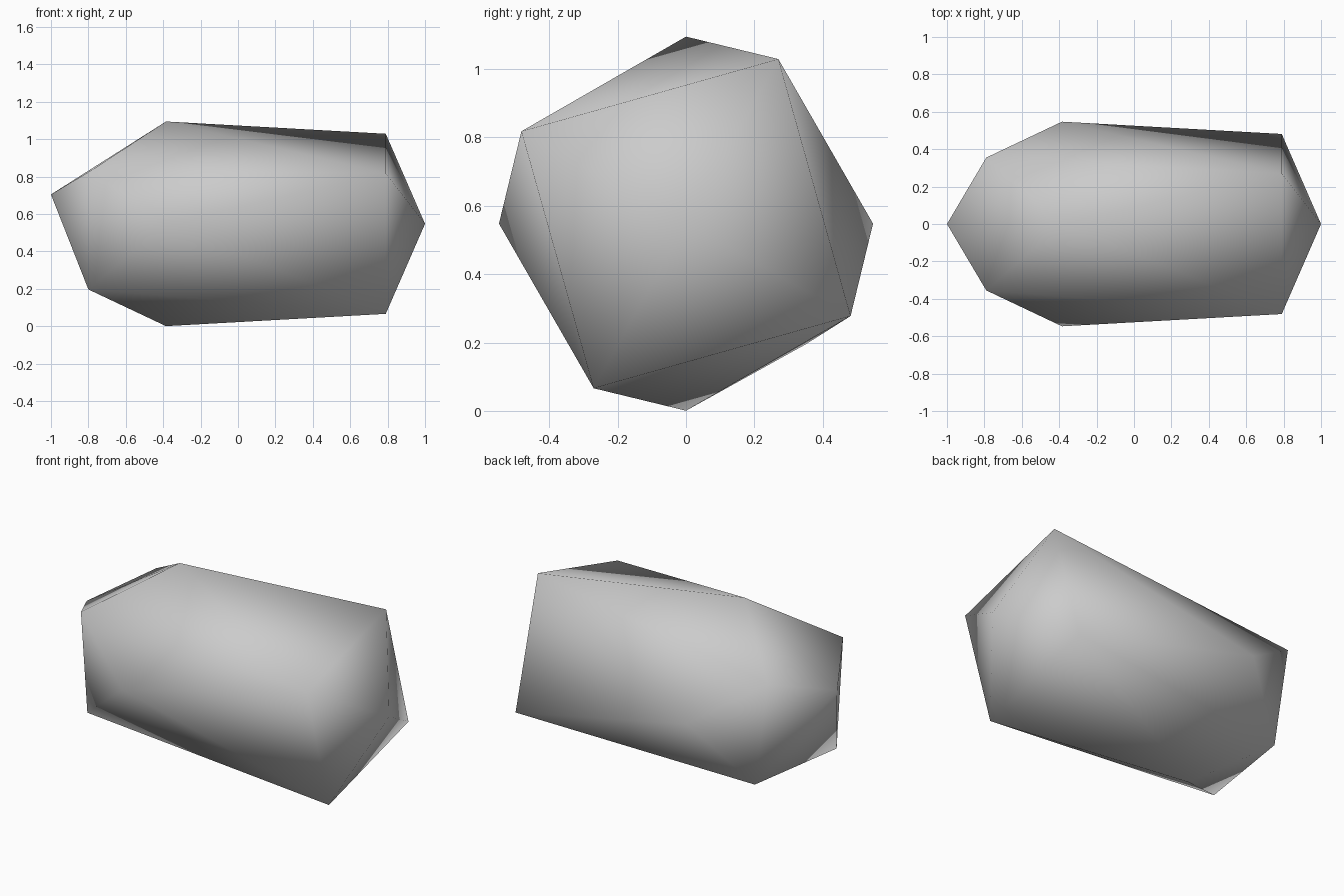
import bpy, bmesh, math

if "Cube" in bpy.data.objects:
    bpy.data.objects.remove(bpy.data.objects["Cube"])

MID = 0.548  # height of the long axis


def ring(x, radius, degrees):
    """Four points around the long axis."""
    return [(x, radius * math.cos(math.radians(degrees + 90 * i)),
             MID + radius * math.sin(math.radians(degrees + 90 * i))) for i in range(4)]


# Stone body: pointed right end, two twisted square rings, skewed left end
points = [(1.0, 0, MID)]
points += ring(0.79, 0.552, 60.7)
points += ring(-0.385, 0.547, 0)
points += [(-0.79, -0.355, 0.83), (-0.79, 0.355, 0.82),
           (-0.80, -0.28, 0.197), (-0.70, 0.35, 0.195)]
points += [(-1.0, 0, 0.705)]

bm = bmesh.new()
for p in points:
    bm.verts.new(p)
bmesh.ops.convex_hull(bm, input=bm.verts[:])
bmesh.ops.recalc_face_normals(bm, faces=bm.faces[:])
for face in bm.faces:
    face.smooth = True
mesh = bpy.data.meshes.new("stone")
bm.to_mesh(mesh)
bm.free()

# Plain grey
grey = bpy.data.materials.new("light_grey")
grey.diffuse_color = (0.6, 0.6, 0.6, 1)
grey.use_nodes = True
grey.node_tree.nodes["Principled BSDF"].inputs["Base Color"].default_value = grey.diffuse_color
mesh.materials.append(grey)
stone = bpy.data.objects.new("stone", mesh)
bpy.context.collection.objects.link(stone)
